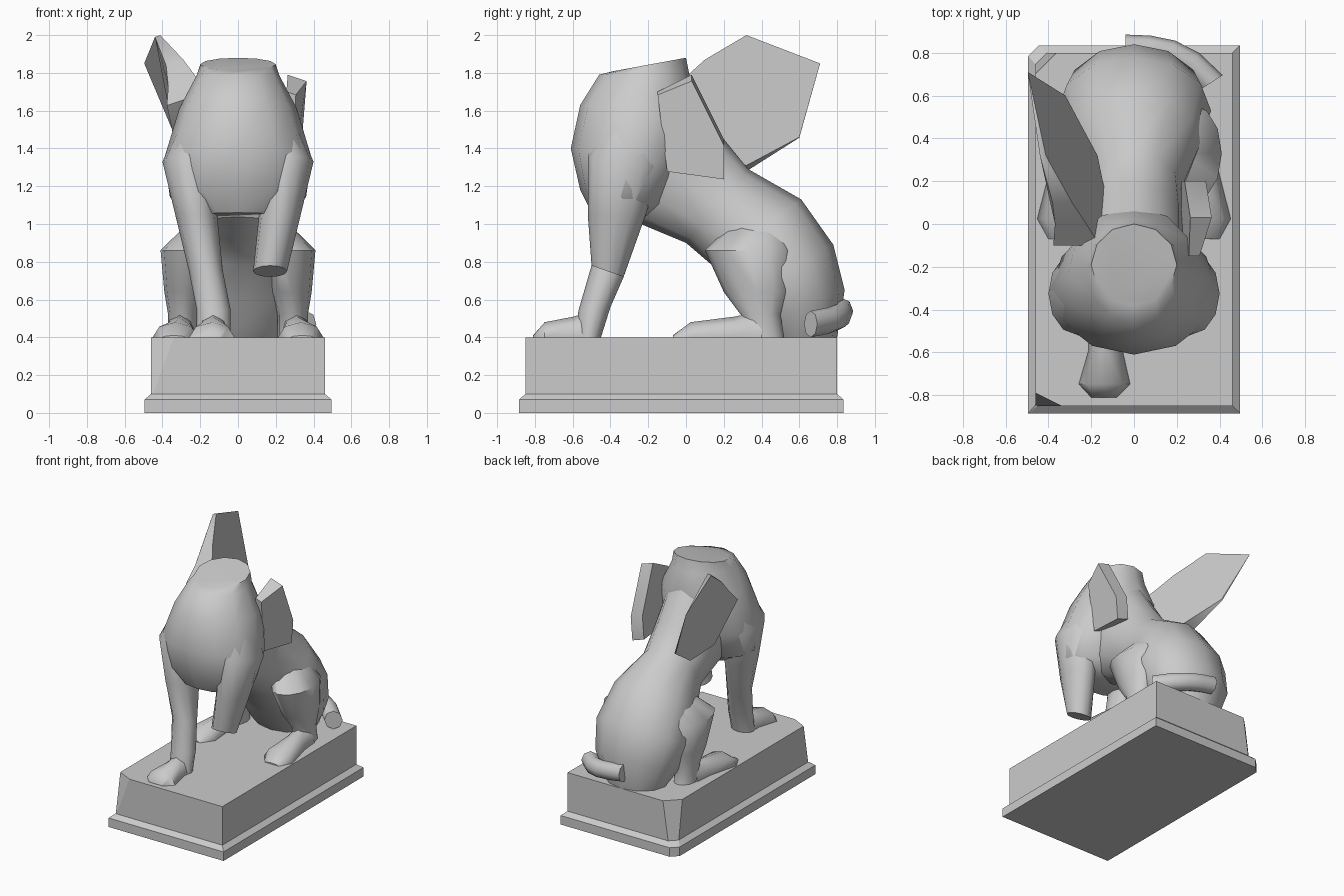
import bpy
import bmesh
import math
from mathutils import Vector

default_cube = bpy.data.objects.get("Cube")
if default_cube:
    bpy.data.objects.remove(default_cube, do_unlink=True)

# One stone colour for the whole statue
stone = bpy.data.materials.new("grey_stone")
stone.use_nodes = True
stone.diffuse_color = (.6, .6, .6, 1)
shader = next(node for node in stone.node_tree.nodes if node.type == 'BSDF_PRINCIPLED')
shader.inputs["Base Color"].default_value = stone.diffuse_color

ground = .4  # top of the plinth


def ring(front, back, width, x=0, sides=12, yaw=0):
    """Elliptical section between two opposite (y, z) points."""
    start, end = Vector((x, *front)), Vector((x, *back))
    middle, along = (start + end) / 2, (start - end) / 2
    across = Vector((math.cos(yaw), math.sin(yaw), 0)) * width
    angles = [math.tau * step / sides for step in range(sides)]
    return [middle + along * math.cos(a) + across * math.sin(a) for a in angles]


def loft(name, rings, smooth_angle=50):
    """Skin a row of sections, cap both ends and shade."""
    bm = bmesh.new()
    rows = [[bm.verts.new(point) for point in section] for section in rings]
    count = len(rows[0])
    for lower, upper in zip(rows, rows[1:]):
        for this in range(count):
            following = (this + 1) % count
            bm.faces.new((lower[this], lower[following], upper[following], upper[this]))
    bm.faces.new(rows[0])
    bm.faces.new(rows[-1])
    bmesh.ops.recalc_face_normals(bm, faces=bm.faces)
    mesh = bpy.data.meshes.new(name)
    bm.to_mesh(mesh)
    bm.free()
    mesh.materials.append(stone)
    part = bpy.data.objects.new(name, mesh)
    bpy.context.collection.objects.link(part)
    if smooth_angle:
        bpy.ops.object.select_all(action='DESELECT')
        part.select_set(True)
        bpy.context.view_layer.objects.active = part
        bpy.ops.object.shade_smooth_by_angle(angle=math.radians(smooth_angle))


def plinth_ring(height, inset, chip):
    """Rectangle with its two right-hand corners chipped off."""
    side, front, back = .495 - inset, inset - .885, .835 - inset
    back_chip = .05 + chip * ground
    outline = [(side, front), (side, back),
               (back_chip - side, back), (-side, back - back_chip),
               (-side, front + chip / 2), (chip - side, front)]
    return [Vector((x, y, height)) for x, y in outline]


def paw(name, x, heel, toe, splay):
    """Low wedge-like foot, half sunk into the plinth."""
    sections = []
    for step, rise, width in ((0, .14, .08), (.3, .11, .08), (.8, .08, .12), (1, .01, .06)):
        y = heel + (toe - heel) * step
        sections.append(ring((y, ground + rise), (y, ground - rise), width,
                             x + splay * step, sides=8))
    loft(name, sections)


def slab(name, outline, inner_x, thickness):
    """Plate from a side outline, thickened sideways and down by a rule."""
    inner = [Vector((inner_x(y, z), y, z)) for y, z in outline]
    outer = []
    for point in inner:
        depth = thickness(point.y, point.z)
        outer.append(point + Vector((depth, 0, -abs(depth) / 3)))
    loft(name, [inner, outer], smooth_angle=60)


# Plinth with stepped moulding and chipped corners
loft("plinth", [plinth_ring(0, 0, .001), plinth_ring(.07, 0, .001),
                plinth_ring(.1, .035, .01), plinth_ring(ground, .035, .12)],
     smooth_angle=0)

# Chest, rising to the slanted neck break
loft("chest", [
    ring((-.5, 1.06), (-.2, 1.03), width=.22),
    ring((-.56, 1.18), (-.1, 1.1), width=.36),
    ring((-.61, 1.4), (0, 1.3), width=.39),
    ring((-.56, 1.63), (.08, 1.6), width=.31),
    ring((-.46, 1.79), (.02, 1.78), width=.22),
    ring((-.38, 1.81), (0, 1.88), width=.2)])

# Back, waist and rump
loft("body", [
    ring((0, 1.75), (-.4, 1.15), width=.24),
    ring((.2, 1.45), (-.24, 1), width=.24),
    ring((.33, 1.29), (0, .9), width=.22),
    ring((.61, 1.13), (.14, .78), width=.31),
    ring((.78, .89), (.28, .58), width=.36),
    ring((.84, .65), (.36, .45), width=.32),
    ring((.8, ground), (.4, ground), width=.24)])

for side, sign in (("left", 1), ("right", -1)):
    # Forelegs: the left one is broken off, the right one stands
    foreleg = [
        ring((-.42, 1.62), (-.12, 1.58), width=.11, x=sign * .17),
        ring((-.52, 1.36), (-.13, 1.3), width=.14, x=sign * .26),
        ring((-.52, 1.05), (-.22, 1.03), width=.11, x=sign * .22),
        ring((-.5, .78), (-.33, .72), width=.09, x=sign * .17)]
    if side == "right":
        foreleg += [
            ring((-.57, .54), (-.4, .56), width=.09, x=sign * .13),
            ring((-.58, ground), (-.45, ground), width=.09, x=sign * .13)]
        paw("right_front_paw", sign * .13, heel=-.5, toe=-.81, splay=sign * .01)
    loft(side + "_foreleg", foreleg)

    # Haunches and hind paws
    loft(side + "_haunch", [
        ring((.28, 1.04), (.5, 1.04), width=.1, x=sign * .13),
        ring((.1, .86), (.56, .86), width=.14, x=sign * .27),
        ring((.2, .64), (.55, .64), width=.11, x=sign * .28),
        ring((.29, .52), (.5, .52), width=.08, x=sign * .29),
        ring((.3, ground), (.52, ground), width=.08, x=sign * .29)])
    paw(side + "_hind_paw", sign * .3, heel=.4, toe=-.07, splay=sign * .04)

# Large wing, leaning outward as it sweeps up and back
slab("right_wing",
     [(-.1, 1.7), (0, 1.78), (.1, 1.87), (.32, 2), (.71, 1.85), (.6, 1.46), (.32, 1.31), (.1, 1.4)],
     inner_x=lambda y, z: .4 - .35 * (y + z),
     thickness=lambda y, z: (z - 2.3) * (.75 - y) ** 2 / 2)

# Broken wing root, fading into the shoulder
slab("left_wing_stump",
     [(-.15, 1.7), (.03, 1.79), (.2, 1.45), (.2, 1.27), (-.1, 1.3)],
     inner_x=lambda y, z: .12 + .08 * z,
     thickness=lambda y, z: min(.1, .1 + y / 3))

# Tail curled round the left of the rump
tail = []
for step in range(5):
    t = step / 4
    y, z = .82 - .16 * t ** 3, .54 - .07 * t
    tail.append(ring((y, z + .07), (y, z - .07), width=.065, x=ground * t - .04,
                     sides=8, yaw=math.pi / 2 - t))
loft("tail", tail, smooth_angle=60)
